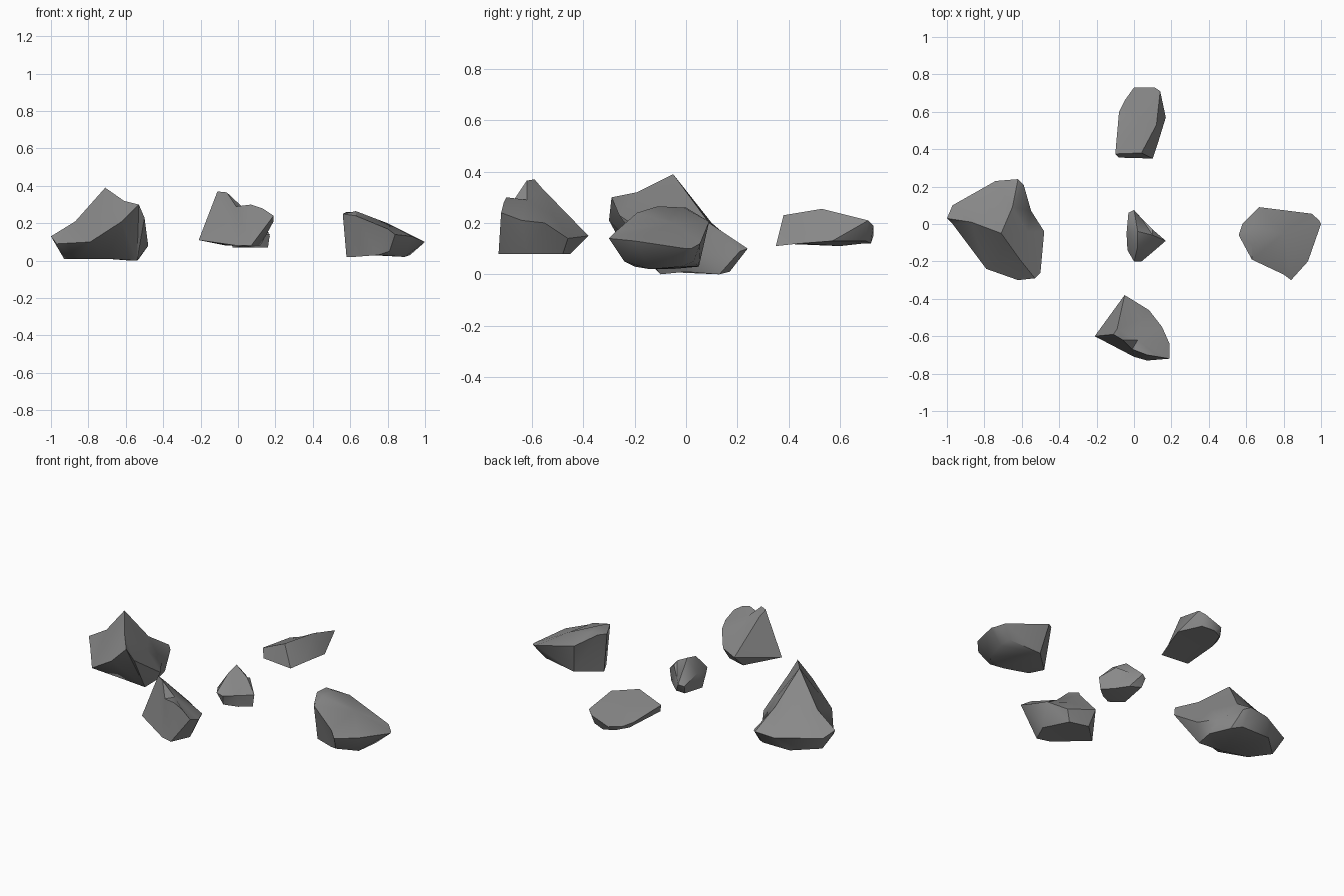
import bpy
import bmesh
from math import radians
from mathutils import Vector

default_cube = bpy.data.objects.get("Cube")
if default_cube:
    bpy.data.objects.remove(default_cube, do_unlink=True)

# One plain stone colour
stone = bpy.data.materials.new("stone_grey")
stone.use_nodes = True
grey = (0.25, 0.25, 0.25, 1)
stone.diffuse_color = grey
shader = next(n for n in stone.node_tree.nodes if n.type == 'BSDF_PRINCIPLED')
shader.inputs["Base Color"].default_value = grey
shader.inputs["Roughness"].default_value = 0.9


def bridge(bm, lower, upper):
    """Join two counter-clockwise loops with short diagonals, advancing both evenly."""
    nearest = min(range(len(upper)), key=lambda k: (upper[k].co - lower[0].co).length)
    upper = upper[nearest:] + upper[:nearest]
    lower_steps = len(lower)
    upper_steps = len(upper) if len(upper) > 1 else 0
    evenness = 0.2
    i = j = 0
    while i < lower_steps or j < upper_steps:
        a, b = lower[i % len(lower)], upper[j % len(upper)]
        next_a, next_b = lower[(i + 1) % len(lower)], upper[(j + 1) % len(upper)]
        lower_cost = (next_a.co - b.co).length + evenness * (i + 1) / len(lower)
        upper_cost = (next_b.co - a.co).length + evenness * (j + 1) / len(upper)
        if j >= upper_steps or (i < lower_steps and lower_cost <= upper_cost):
            bm.faces.new((a, next_a, b))
            i += 1
        else:
            bm.faces.new((a, next_b, b))
            j += 1


def make_rock(name, *layers):
    """Loft a chipped rock through its loops, from the base up to the crown."""
    bm = bmesh.new()
    loops = [[bm.verts.new(Vector(point)) for point in layer] for layer in layers]
    for lower, upper in zip(loops, loops[1:]):
        bridge(bm, lower, upper)
    for cap in (loops[0], loops[-1]):
        if len(cap) > 2:
            bm.faces.new(cap)
    bmesh.ops.triangulate(bm, faces=[f for f in bm.faces if len(f.verts) > 4])
    bmesh.ops.recalc_face_normals(bm, faces=bm.faces)
    mesh = bpy.data.meshes.new(name)
    bm.to_mesh(mesh)
    bm.free()
    mesh.materials.append(stone)
    rock = bpy.data.objects.new(name, mesh)
    bpy.context.collection.objects.link(rock)

    # Soft facets with crisp chipped ridges
    bpy.ops.object.select_all(action='DESELECT')
    rock.select_set(True)
    bpy.context.view_layer.objects.active = rock
    bpy.ops.object.shade_smooth_by_angle(angle=radians(40))


# Large three-ridged rock: base, rim, shoulders, peak
make_rock(
    "peaked_rock",
    [(-.93, .05, .01), (-.85, -.06, .01), (-.7, -.1, .01), (-.54, -.1, 0),
     (-.53, 0, .01), (-.57, .13, 0), (-.62, .17, .01), (-.8, .17, .01)],
    [(-1, .03, .13), (-.97, 0, .09), (-.79, -.24, .1), (-.62, -.3, .21),
     (-.53, -.29, .3), (-.5, -.26, .23), (-.48, -.04, .08), (-.55, .07, .08),
     (-.59, .21, .09), (-.62, .24, .1), (-.74, .23, .09), (-.97, .1, .1)],
    [(-.87, .01, .21), (-.75, -.17, .21), (-.61, -.19, .32), (-.57, -.04, .19),
     (-.65, .09, .2), (-.78, .1, .2)],
    [(-.71, -.05, .39)],
)

# Wedge with a horn: base, rim, hollow sloping top
make_rock(
    "horned_rock",
    [(-.1, -.62, .09), (0, -.71, .08), (.07, -.73, .08), (.12, -.62, .08),
     (.05, -.48, .08), (-.06, -.45, .08)],
    [(-.21, -.6, .11), (-.11, -.59, .37), (-.06, -.62, .365), (-.01, -.67, .29),
     (.07, -.7, .3), (.13, -.71, .28), (.19, -.72, .24), (.19, -.64, .21),
     (.15, -.55, .2), (.08, -.46, .14), (-.05, -.38, .15)],
    [(-.09, -.56, .335), (.02, -.62, .29), (.04, -.51, .22)],
)

# Broad rock with a top that slopes to one side
make_rock(
    "slab_rock",
    [(.58, -.06, .02), (.62, -.14, .02), (.75, -.2, .03), (.81, -.24, .05),
     (.89, -.14, .02), (.92, -.02, .03), (.9, .03, .05), (.7, .05, .03)],
    [(.84, -.3, .14), (.93, -.2, .13), (1, 0, .1), (.99, .02, .1),
     (.95, .055, .12), (.67, .09, .205), (.58, 0, .26), (.56, -.06, .25),
     (.63, -.19, .24), (.8, -.27, .17)],
    [(.63, -.11, .265), (.8, -.05, .2), (.63, -.01, .26)],
)

# Long low rock, tilted along its ridge
make_rock(
    "long_rock",
    [(-.08, .355, .12), (.1, .35, .11), (.13, .44, .12), (.17, .57, .13),
     (.11, .7, .13), (.04, .72, .12), (-.02, .69, .12), (-.05, .6, .11)],
    [(-.1, .375, .17), (.04, .38, .23), (.12, .53, .255), (.14, .71, .21),
     (.11, .73, .19), (0, .73, .15), (-.05, .66, .14), (-.08, .6, .15)],
    [(.02, .54, .19)],
)

# Small chipped rock in the middle
make_rock(
    "small_rock",
    [(.16, -.09, .07), (.11, -.04, .07), (.05, .02, .08), (-.02, .04, .09),
     (-.03, -.11, .07), (.03, -.18, .08), (.1, -.14, .07)],
    [(.17, -.09, .14), (.1, -.03, .2), (.04, .03, .16), (0, .075, .15),
     (-.03, .06, .14), (-.04, -.05, .18), (-.035, -.14, .15), (0, -.2, .15),
     (.04, -.2, .14), (.1, -.15, .14)],
    [(.02, -.04, .26), (.02, -.12, .24), (.1, -.06, .215)],
)
